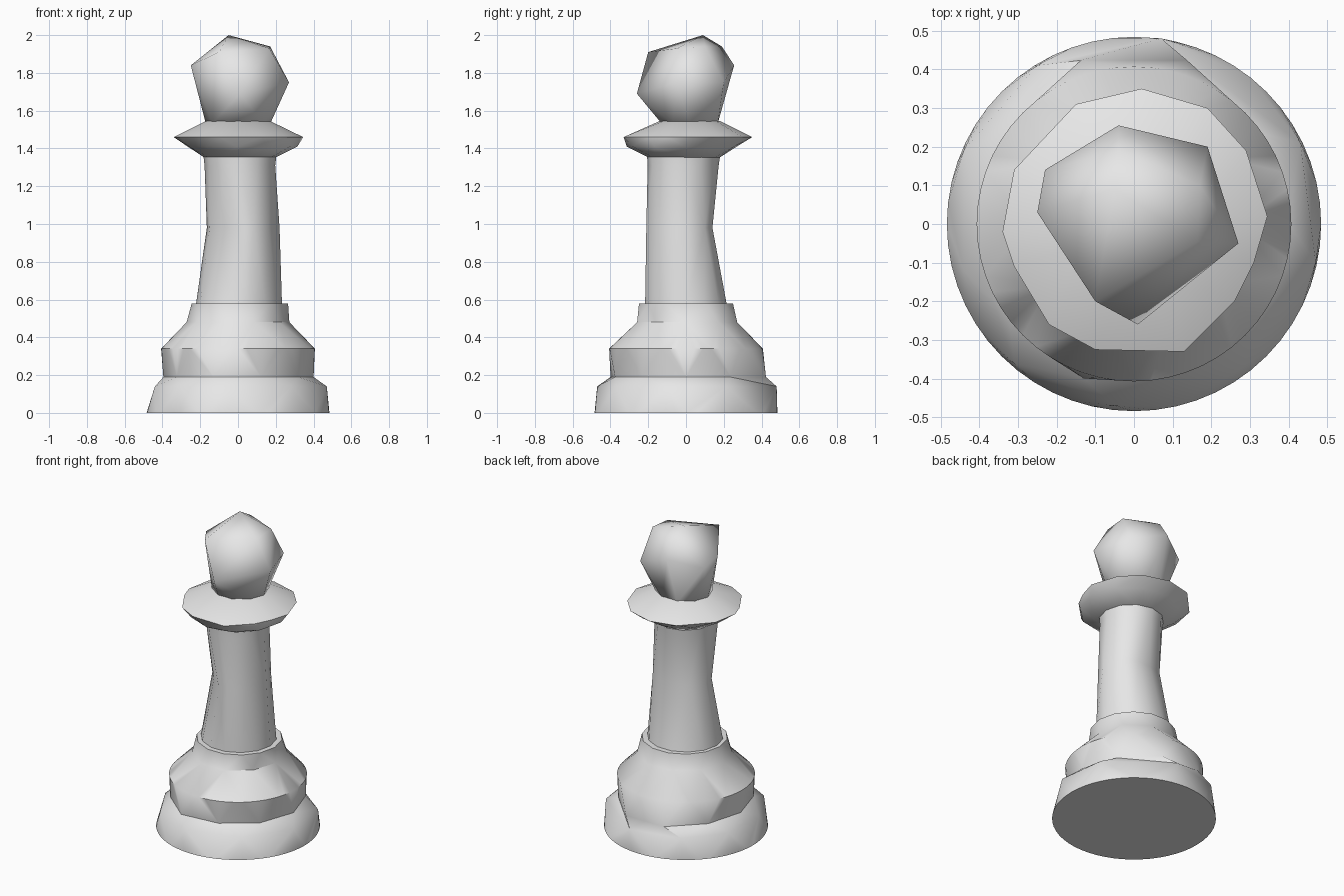
import bpy, bmesh
from math import sin, cos, pi, tau, atan2, radians

cube = bpy.data.objects.get("Cube")
if cube:
    bpy.data.objects.remove(cube, do_unlink=True)

GREY = (0.8, 0.8, 0.8, 1)
grey = bpy.data.materials.new("light grey")
grey.use_nodes = True
grey.diffuse_color = GREY
grey.node_tree.nodes["Principled BSDF"].inputs["Base Color"].default_value = GREY


def ring(z, n, rx, ry=None, cx=0, cy=0, turn=0):
    """Elliptical ring of n points."""
    ry = ry or rx
    return [(cx + rx * cos(turn + tau * i / n), cy + ry * sin(turn + tau * i / n), z)
            for i in range(n)]


def uneven_ring(z, radii):
    """Evenly spaced ring with its own radius at each point."""
    n = len(radii)
    return [(r * cos(tau * i / n), r * sin(tau * i / n), z) for i, r in enumerate(radii)]


def outline(z, points):
    """Irregular ring, ordered anticlockwise from angle zero."""
    points = sorted(points, key=lambda p: atan2(p[1], p[0]) % tau)
    return [(x, y, z) for x, y in points]


def angles(loop):
    """Rising angles around the loop, with one extra full turn at the end."""
    out = [atan2(v.co.y, v.co.x) % tau for v in loop]
    if out[0] > pi:
        out[0] -= tau
    return out + [out[0] + tau]


def zip_loops(bm, low, high):
    """Join two loops of any point counts with triangles."""
    a, b = angles(low), angles(high)
    i = j = 0
    while i < len(low) or j < len(high):
        p, q = low[i % len(low)], high[j % len(high)]
        step_low = j == len(high) or (i < len(low) and a[i] + a[i + 1] <= b[j] + b[j + 1])
        if step_low:
            i += 1
            bm.faces.new((p, low[i % len(low)], q))
        else:
            j += 1
            bm.faces.new((p, high[j % len(high)], q))


def finish(name, bm, smooth_angle):
    bmesh.ops.recalc_face_normals(bm, faces=bm.faces)
    mesh = bpy.data.meshes.new(name)
    bm.to_mesh(mesh)
    bm.free()
    mesh.materials.append(grey)
    obj = bpy.data.objects.new(name, mesh)
    bpy.context.collection.objects.link(obj)
    bpy.ops.object.select_all(action='DESELECT')
    obj.select_set(True)
    bpy.context.view_layer.objects.active = obj
    bpy.ops.object.shade_smooth_by_angle(angle=radians(smooth_angle))


def loft(name, rings, smooth_angle):
    bm = bmesh.new()
    loops = [[bm.verts.new(p) for p in r] for r in rings]
    for low, high in zip(loops, loops[1:]):
        zip_loops(bm, low, high)
    bm.faces.new(loops[0])
    bm.faces.new(loops[-1])
    finish(name, bm, smooth_angle)


# Foot: round bottom edge, coarse shoulder bulging at the back, round ledge
foot_shoulder = outline(0.14, [
    (0.47, -0.1), (0.43, 0.21), (0.07, 0.48), (-0.25, 0.41),
    (-0.44, 0.19), (-0.44, -0.12), (-0.31, -0.36), (-0.05, -0.47), (0.28, -0.37)])
loft("base", [
    ring(0, 56, 0.484),
    foot_shoulder,
    uneven_ring(0.19, [0.4, 0.4, 0.445, 0.445, 0.405, 0.395, 0.4, 0.42, 0.395, 0.395]),
    ring(0.34, 56, 0.407),
    uneven_ring(0.48, [0.272, 0.29, 0.285] + [0.272] * 7),
    ring(0.58, 14, 0.255, cx=0.01),
], 47)

# Stem: straight at the front left, pinched on the right and the back
stem_waist = outline(0.98, [
    (0.22, -0.02), (0.17, 0.1), (0.08, 0.14), (-0.01, 0.135), (-0.1, 0.115),
    (-0.165, 0.03), (-0.15, -0.05), (-0.09, -0.12), (0, -0.2), (0.08, -0.21), (0.16, -0.14)])
loft("stem", [
    ring(0.57, 14, 0.228, 0.222, cx=0.005),
    stem_waist,
    ring(1.31, 12, 0.187, 0.188, cx=0.01, cy=-0.015),
    ring(1.42, 12, 0.2, cx=0.01, cy=-0.01),
], 60)

# Collar: uneven disc, sloping up to the neck
collar_rim = outline(1.46, [
    (0.345, 0.02), (0.29, 0.19), (0.19, 0.30), (0.02, 0.35), (-0.15, 0.31),
    (-0.31, 0.14), (-0.34, -0.02), (-0.31, -0.11), (-0.22, -0.26),
    (-0.1, -0.325), (0.13, -0.33), (0.26, -0.2), (0.31, -0.1)])
loft("collar", [
    ring(1.35, 12, 0.185, cx=0.01, cy=-0.01),
    ring(1.41, 11, 0.295, cx=0.02, cy=-0.02, turn=0.05),
    collar_rim,
    ring(1.545, 12, 0.17, 0.16, cy=0.02),
], 60)

# Head: faceted ball tapering into the neck
bm = bmesh.new()
head_points = ring(1.53, 10, 0.17, 0.155, cy=0.02) + [
    (-0.05, 0.09, 2.0), (0.17, 0.1, 1.94), (0.165, -0.045, 1.93), (-0.04, 0.19, 1.94),
    (0.19, 0.2, 1.75), (0.27, -0.05, 1.75), (0.01, -0.26, 1.69), (-0.04, 0.255, 1.84),
    (-0.25, 0.03, 1.84), (-0.23, 0.14, 1.79), (-0.1, -0.2, 1.91)]
for p in head_points:
    bm.verts.new(p)
bmesh.ops.convex_hull(bm, input=bm.verts)
loose = [v for v in bm.verts if not v.link_faces]
bmesh.ops.delete(bm, geom=loose, context='VERTS')
finish("head", bm, 70)
